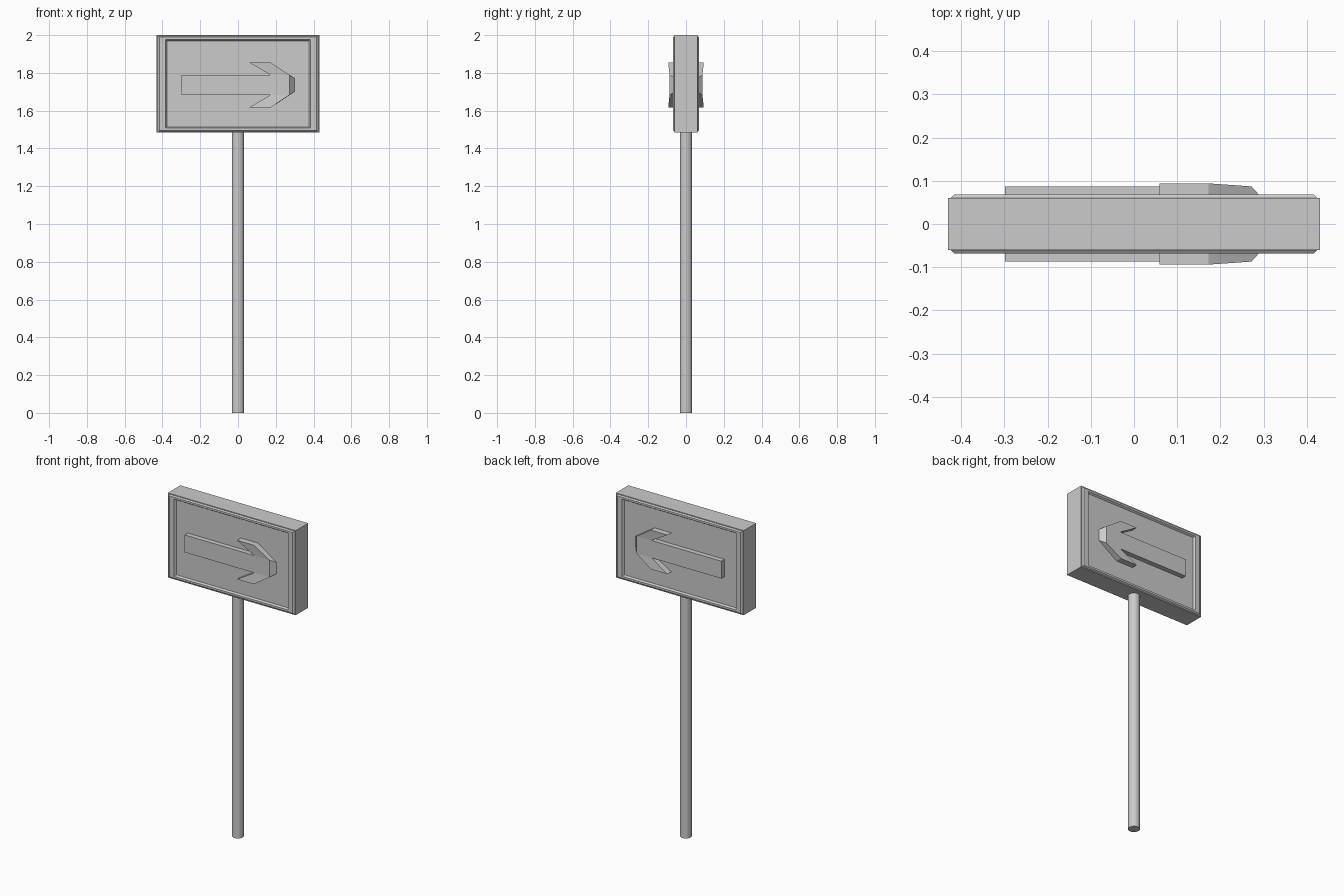
import bpy, bmesh

if "Cube" in bpy.data.objects:
    bpy.data.objects.remove(bpy.data.objects["Cube"])

CZ = 1.742    # sign board centre height
AZ = 1.736    # arrow centre height


def make_object(name, bm):
    bmesh.ops.recalc_face_normals(bm, faces=bm.faces)
    mesh = bpy.data.meshes.new(name)
    bm.to_mesh(mesh)
    bm.free()
    obj = bpy.data.objects.new(name, mesh)
    bpy.context.collection.objects.link(obj)
    return obj


def loft(bm, loops, cap_start=True):
    """Join rings of points with quads and cap the ends."""
    rings = [[bm.verts.new(p) for p in ring] for ring in loops]
    for a, b in zip(rings, rings[1:]):
        n = len(a)
        for i in range(n):
            j = (i + 1) % n
            bm.faces.new((a[i], a[j], b[j], b[i]))
    if cap_start:
        bm.faces.new(rings[0])
    bm.faces.new(rings[-1])


# Sign board: half width, half height, depth from panel out to box edge
steps = [(0.376, 0.228, 0.057), (0.384, 0.235, 0.068), (0.416, 0.247, 0.068),
         (0.425, 0.253, 0.060), (0.431, 0.258, 0.060)]
sections = [(w, h, -d) for w, h, d in steps] + list(reversed(steps))
bm = bmesh.new()
loft(bm, [[(sx * w, y, CZ + sz * h) for sx, sz in ((-1, -1), (1, -1), (1, 1), (-1, 1))]
          for w, h, y in sections])
make_object("sign_board", bm)

# Arrows on both faces: top outline (x, z, depth) and its foot on the panel
half = [(-0.299, 0.053, 0.087), (0.172, 0.053, 0.087), (0.059, 0.119, 0.094),
        (0.173, 0.119, 0.094), (0.272, 0.053, 0.087)]
foot_y = 0.055
for name, side in (("front_arrow", -1), ("back_arrow", 1)):
    bm = bmesh.new()

    def ring(is_foot, sz):
        out = []
        for i, (x, z, d) in enumerate(half):
            if is_foot and i == 4:
                x, z = 0.301, 0.034
            out.append(bm.verts.new((x, side * (foot_y if is_foot else d), AZ + sz * z)))
        return out

    top_u, top_l = ring(False, 1), ring(False, -1)
    foot_u, foot_l = ring(True, 1), ring(True, -1)
    # Shaft top and both barbs
    bm.faces.new((top_u[0], top_u[1], top_u[4], top_l[4], top_l[1], top_l[0]))
    for t in (top_u, top_l):
        bm.faces.new((t[1], t[2], t[3], t[4]))
    # Side walls, including the sloped tip
    outline = list(zip(top_u, foot_u)) + list(zip(top_l, foot_l))[::-1]
    for (a, b), (c, d) in zip(outline, outline[1:] + outline[:1]):
        bm.faces.new((a, b, d, c))
    bm.faces.new([f for _, f in outline])
    make_object(name, bm)

# Round pole
bpy.ops.mesh.primitive_cylinder_add(vertices=24, radius=0.033, depth=1.49,
                                    location=(0, 0, 0.745))
bpy.context.object.name = "pole"
bpy.ops.object.shade_smooth_by_angle()
